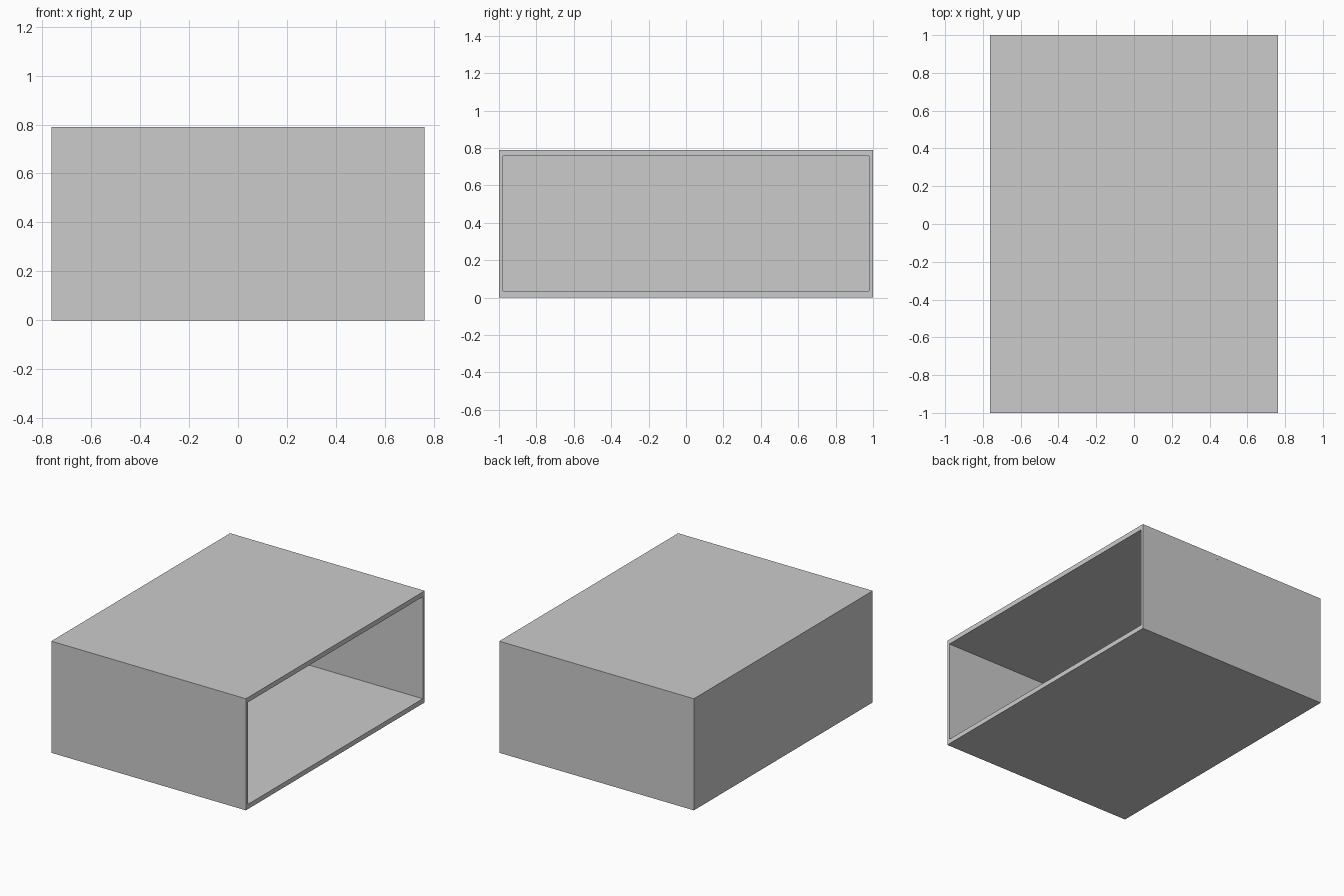
import bpy

if "Cube" in bpy.data.objects:
    bpy.data.objects.remove(bpy.data.objects["Cube"])

W, D, H = 1.524, 2.0, 0.79   # overall size
SLAB, WALL = 0.034, 0.021    # panel thicknesses


def panel(name, lo, hi):
    bpy.ops.mesh.primitive_cube_add(size=1, location=[(a + b) / 2 for a, b in zip(lo, hi)])
    ob = bpy.context.object
    ob.name = name
    ob.scale = [b - a for a, b in zip(lo, hi)]
    bpy.ops.object.transform_apply(location=False, rotation=False, scale=True)
    return ob


x, y = W / 2, D / 2

# Full-size bottom and top boards
panel("bottom_panel", (-x, -y, 0), (x, y, SLAB))
panel("top_panel", (-x, -y, H - SLAB), (x, y, H))

# Upright side walls between the boards
panel("front_wall", (-x, -y, SLAB), (x, -y + WALL, H - SLAB))
panel("back_wall", (-x, y - WALL, SLAB), (x, y, H - SLAB))

# Closed left end; the right end stays open
panel("left_end_wall", (-x, -y + WALL, SLAB), (-x + WALL, y - WALL, H - SLAB))
